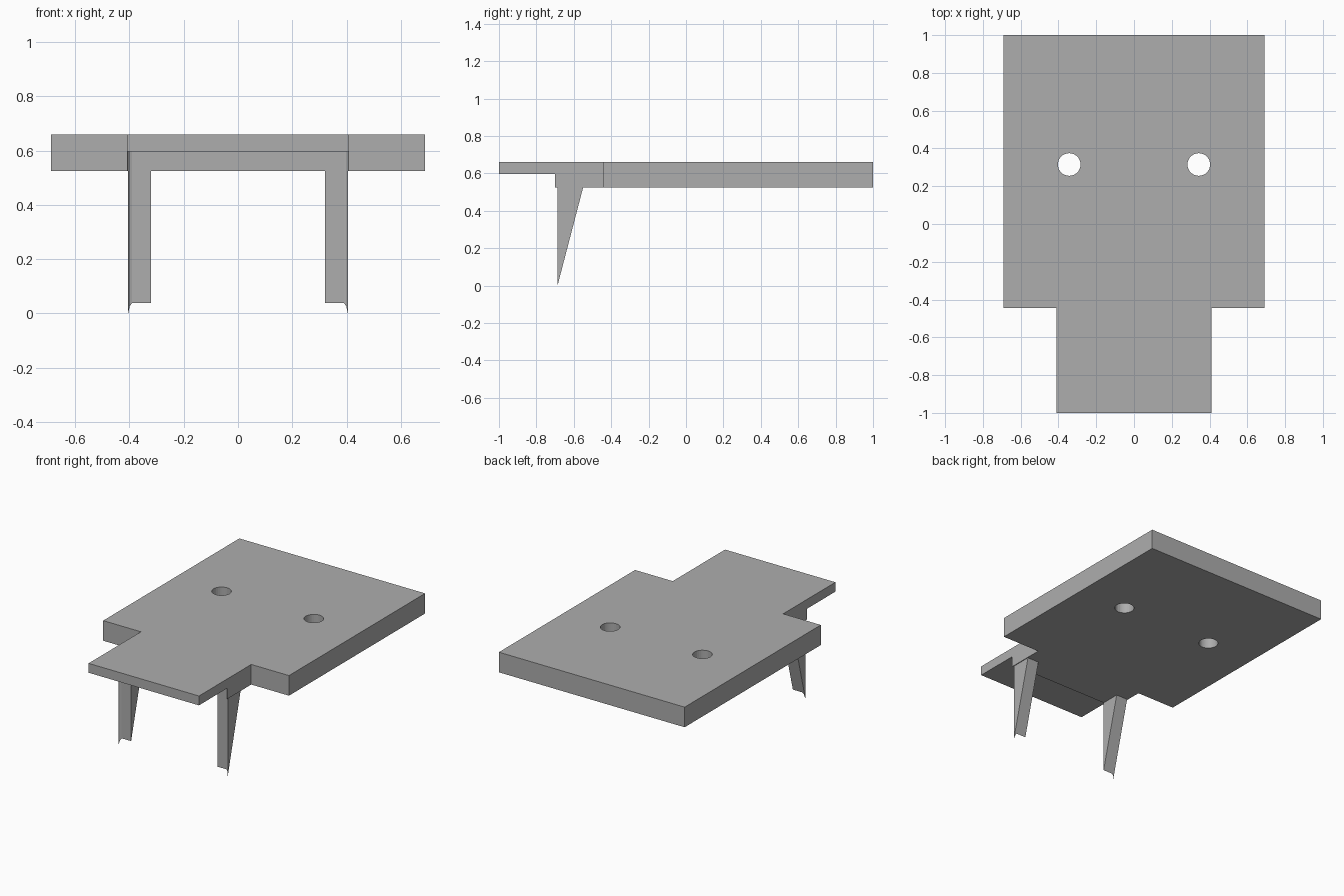
import bpy, bmesh, math
from mathutils import Vector

cube = bpy.data.objects.get("Cube")
if cube:
    bpy.data.objects.remove(cube)

grey = bpy.data.materials.new("grey")
grey.use_nodes = True
grey.diffuse_color = (0.42, 0.42, 0.42, 1)
grey.node_tree.nodes["Principled BSDF"].inputs["Base Color"].default_value = grey.diffuse_color

TOP, UNDER, LIP_UNDER = 0.66, 0.525, 0.597


def prism(name, outline, z0, z1, cut=None):
    """Extrude an xy outline; optionally slice off what lies beyond a plane."""
    bm = bmesh.new()
    face = bm.faces.new([bm.verts.new((x, y, z0)) for x, y in outline])
    moved = bmesh.ops.extrude_face_region(bm, geom=[face])["geom"]
    bmesh.ops.translate(bm, vec=(0, 0, z1 - z0),
                        verts=[g for g in moved if isinstance(g, bmesh.types.BMVert)])
    if cut:
        bmesh.ops.bisect_plane(bm, geom=bm.verts[:] + bm.edges[:] + bm.faces[:],
                               plane_co=cut[0], plane_no=cut[1], clear_outer=True)
        bmesh.ops.holes_fill(bm, edges=[e for e in bm.edges if e.is_boundary])
    bmesh.ops.recalc_face_normals(bm, faces=bm.faces)
    mesh = bpy.data.meshes.new(name)
    bm.to_mesh(mesh)
    bm.free()
    mesh.materials.append(grey)
    obj = bpy.data.objects.new(name, mesh)
    bpy.context.collection.objects.link(obj)
    return obj


def mirrored(half):
    return half + [(-x, y) for x, y in reversed(half)]


def subtract(target, cutter):
    mod = target.modifiers.new(cutter.name, "BOOLEAN")
    mod.operation, mod.object, mod.solver = "DIFFERENCE", cutter, "EXACT"
    cutter.hide_render = True
    cutter.hide_set(True)
    cutter.display_type = "WIRE"


# Stepped plate with a narrow front tongue
plate = prism("plate", mirrored([(0.41, -1), (0.41, -0.445), (0.69, -0.445), (0.69, 1)]),
              UNDER, TOP)

# Hollow under the tongue; its back wall flares forward at the outer ends
flare = [(0.39, -0.677), (0.399, -0.68), (0.405, -0.687)]
recess = prism("recess_cutter",
               mirrored(flare + [(0.41, -0.70), (0.5, -0.70), (0.5, -1.1)]), 0.4, LIP_UNDER)
subtract(plate, recess)

# Two round through holes
for side, x in (("left", 0.343), ("right", -0.343)):
    ring = [(x + 0.06 * math.cos(a * math.tau / 32), 0.315 + 0.06 * math.sin(a * math.tau / 32))
            for a in range(32)]
    subtract(plate, prism(side + "_hole_cutter", ring, 0.4, 0.8))

# Tapered wedge legs, sliced along their sloping backs
tip, heel = Vector((0, -0.687, 0)), Vector((0, -0.55, UNDER))
slope = heel - tip
back_normal = Vector((0, slope.z, -slope.y))
section = [(0.32, -0.677)] + flare + [(0.405, -0.5), (0.32, -0.5)]
for side, s in (("left", 1), ("right", -1)):
    prism(side + "_leg", [(s * x, y) for x, y in section], 0, UNDER, (tip, back_normal))
